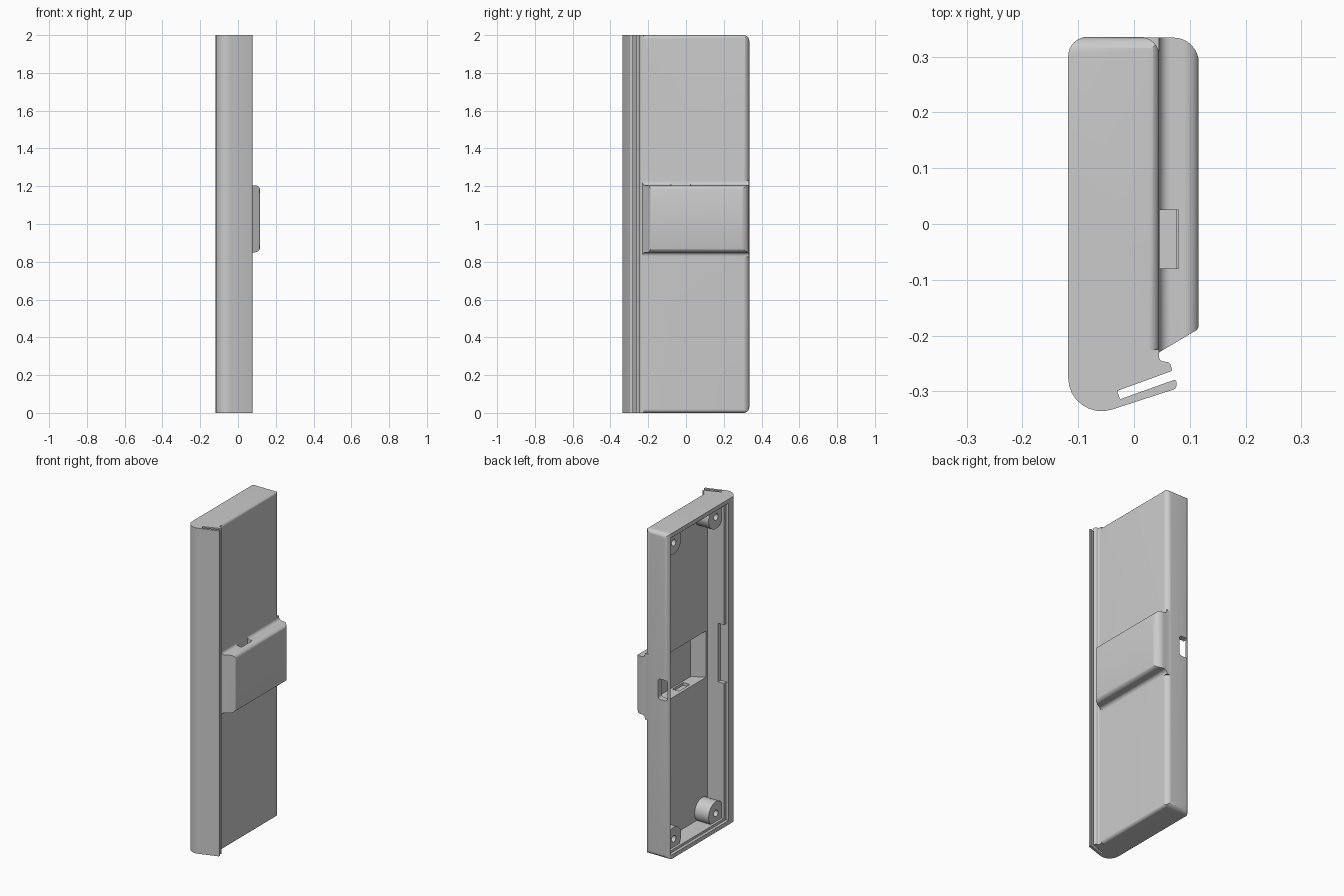
import bpy, bmesh, math
from mathutils import Vector

if "Cube" in bpy.data.objects:
    bpy.data.objects.remove(bpy.data.objects["Cube"], do_unlink=True)

grey = bpy.data.materials.new("grey_plastic")
grey.use_nodes = True
grey.diffuse_color = (0.6, 0.6, 0.6, 1)
grey.node_tree.nodes["Principled BSDF"].inputs["Base Color"].default_value = (0.6, 0.6, 0.6, 1)


def rounded(points, steps=8):
    """Turn corners (a, b[, radius]) into an outline with arcs."""
    out = []
    for i, p in enumerate(points):
        corner = Vector(p[:2])
        if len(p) < 3:
            out.append(corner)
            continue
        u = (Vector(points[i - 1][:2]) - corner).normalized()
        v = (Vector(points[(i + 1) % len(points)][:2]) - corner).normalized()
        half = u.angle(v) / 2
        centre = corner + (u + v).normalized() * p[2] / math.sin(half)
        reach = p[2] / math.tan(half)
        start = corner + u * reach - centre
        end = corner + v * reach - centre
        for k in range(steps + 1):
            t, sweep = k / steps, math.pi - 2 * half
            arm = start * math.sin((1 - t) * sweep) + end * math.sin(t * sweep)
            out.append(centre + arm / math.sin(sweep))
    return out


def prism(name, points, axis, lo, hi):
    """Extrude an outline along one axis."""
    place = {"x": lambda p, h: (h, p[0], p[1]),
             "y": lambda p, h: (p[0], h, p[1]),
             "z": lambda p, h: (p[0], p[1], h)}[axis]
    bm = bmesh.new()
    outline = rounded(points)
    bottom = [bm.verts.new(place(p, lo)) for p in outline]
    top = [bm.verts.new(place(p, hi)) for p in outline]
    bm.faces.new(bottom)
    bm.faces.new(top)
    for i in range(len(outline)):
        bm.faces.new((bottom[i - 1], bottom[i], top[i], top[i - 1]))
    bmesh.ops.recalc_face_normals(bm, faces=bm.faces)
    mesh = bpy.data.meshes.new(name)
    bm.to_mesh(mesh)
    bm.free()
    mesh.materials.append(grey)
    obj = bpy.data.objects.new(name, mesh)
    bpy.context.collection.objects.link(obj)
    return obj


def box(name, x, y, z, r=None):
    """Box by ranges; r rounds the corners seen along y."""
    corners = [(x[0], z[0]), (x[1], z[0]), (x[1], z[1]), (x[0], z[1])]
    return prism(name, [c + (r,) if r else c for c in corners], "y", *y)


def disc(name, y, z, r, lo, hi):
    ring = [(y + r * math.cos(a), z + r * math.sin(a))
            for a in (math.tau * k / 32 for k in range(32))]
    return prism(name, ring, "x", lo, hi)


def activate(obj):
    bpy.ops.object.select_all(action="DESELECT")
    obj.select_set(True)
    bpy.context.view_layer.objects.active = obj


def combine(target, other, operation):
    activate(target)
    mod = target.modifiers.new("combine", "BOOLEAN")
    mod.object, mod.operation, mod.solver = other, operation, "EXACT"
    bpy.ops.object.modifier_apply(modifier=mod.name)
    bpy.data.objects.remove(other, do_unlink=True)


# Main shell: outline trimmed by two rounded side profiles
case = prism("case", [(-0.118, -0.25), (0.0455, -0.25), (0.0455, 0.3355, 0.035),
                      (-0.118, 0.3355, 0.035)], "z", -0.1, 2.1)
combine(case, prism("trim", [(-0.2, 0), (0.045, 0, 0.02), (0.045, 2, 0.02), (-0.2, 2)],
                    "y", -0.5, 0.5), "INTERSECT")
combine(case, prism("trim", [(-0.4, 0), (0.335, 0, 0.03), (0.335, 2, 0.03), (-0.4, 2)],
                    "x", -0.3, 0.3), "INTERSECT")

# Front edge with slanted full-length slot and lip
lip = prism("lip", [(-0.118, -0.358, 0.06), (0.076, -0.295, 0.008), (0.076, -0.278, 0.004),
                    (-0.025, -0.314), (-0.03, -0.299), (0.069, -0.263, 0.004),
                    (0.064, -0.248, 0.008), (0.045, -0.245, 0.008), (0.045, -0.225),
                    (-0.118, -0.225)], "z", 0, 2)
combine(case, lip, "UNION")

# Raised pocket on the side, flared into the shell above and below
pocket = prism("pocket", [(0.012, -0.23), (0.045, -0.23), (0.116, -0.188, 0.012),
                          (0.116, 0.334, 0.045), (0.012, 0.334)], "z", 0.7, 1.4)
flare = [(0.0, 0.825), (0.045, 0.825), (0.046, 0.85, 0.02), (0.117, 0.85, 0.028),
         (0.117, 1.205, 0.028), (0.046, 1.205, 0.02), (0.045, 1.23), (0.0, 1.23)]
combine(pocket, prism("trim", flare, "y", -0.5, 0.5), "INTERSECT")
combine(case, pocket, "UNION")

# Hollow interior and the step for a cover
cuts = [
    box("cavity", (-0.15, 0.01), (-0.225, 0.30), (0.04, 1.96)),
    box("cover_step", (-0.16, -0.1), (-0.245, 0.315), (0.025, 1.975)),
    prism("pocket_cavity", [(-0.02, -0.21), (0.02, -0.21), (0.086, -0.165),
                            (0.086, 0.298), (-0.02, 0.298)], "z", 0.885, 1.17),
    # Slots: pocket top, pocket floor, back port, latch recess
    box("top_slot", (0.046, 0.08), (-0.08, 0.025), (1.1, 1.25)),
    box("floor_slot", (0.03, 0.075), (-0.08, 0.025), (0.868, 0.9)),
    box("port", (-0.105, -0.045), (0.27, 0.4), (0.975, 1.1), 0.015),
    box("latch_recess", (-0.11, -0.06), (-0.25, -0.2), (0.87, 1.23)),
]
for cutter in cuts:
    combine(case, cutter, "DIFFERENCE")

# Four screw posts in the corners
parts = [case]
for y, side in ((-0.17, "front"), (0.24, "back")):
    for z, level in ((0.09, "lower"), (1.91, "upper")):
        post = disc(f"{level}_{side}_screw_post", y, z, 0.072, -0.085, 0.02)
        combine(post, disc("screw_hole", y, z, 0.02, -0.2, 0.0), "DIFFERENCE")
        parts.append(post)

for obj in parts:
    activate(obj)
    bpy.ops.object.shade_smooth_by_angle(angle=math.radians(30))
